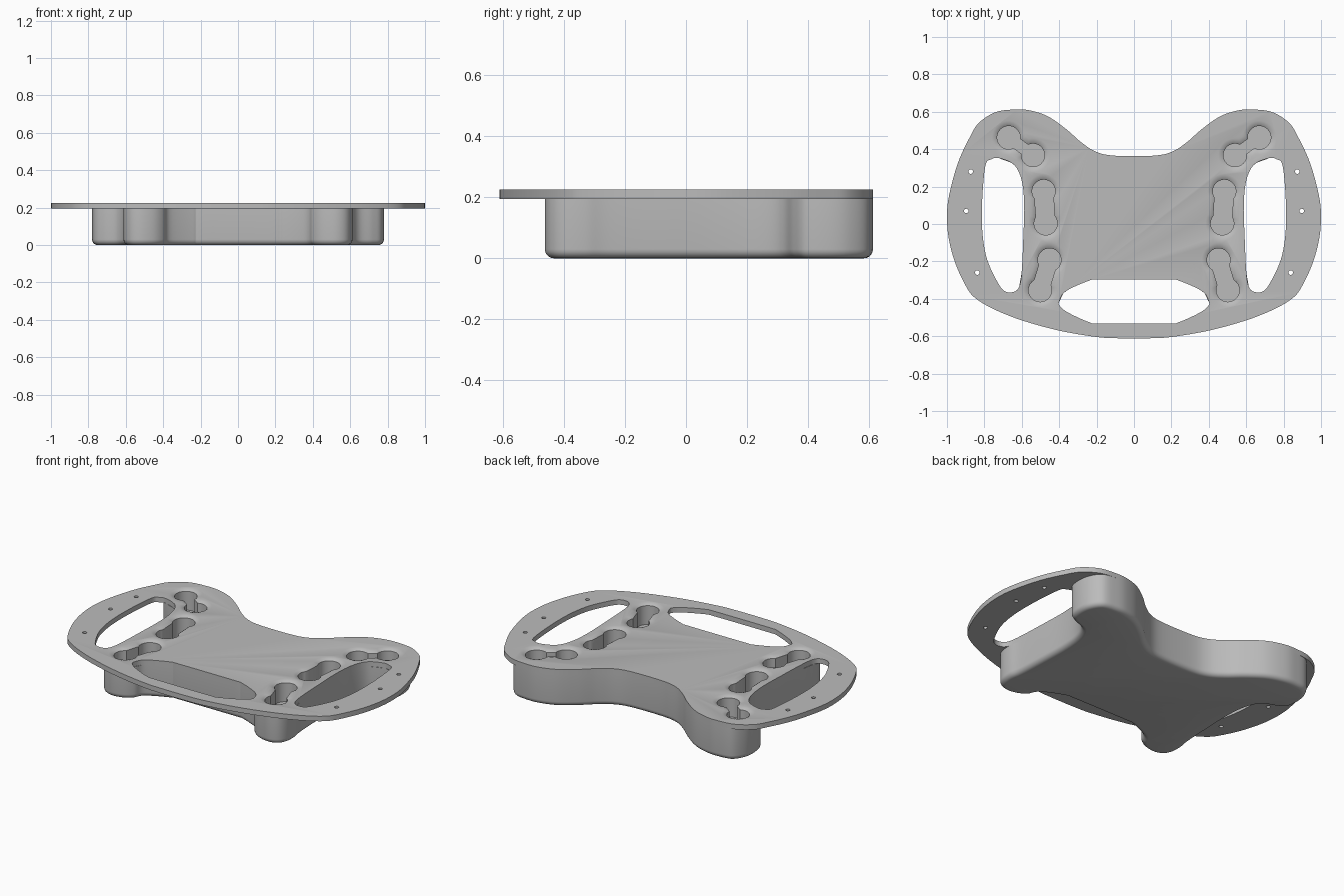
import bpy, bmesh, math
from mathutils import Vector

cube = bpy.data.objects.get("Cube")
if cube:
    bpy.data.objects.remove(cube, do_unlink=True)

TOP, UNDER = 0.225, 0.195

grey = bpy.data.materials.new("mid grey")
grey.use_nodes = True
grey.diffuse_color = (0.5, 0.5, 0.5, 1)
grey.node_tree.nodes["Principled BSDF"].inputs["Base Color"].default_value = (0.5, 0.5, 0.5, 1)


def smooth(pts, steps=6):
    """Closed Catmull-Rom curve through the points."""
    p = [Vector(q) for q in pts]
    n, out = len(p), []
    for i in range(n):
        a, b, c, d = p[i - 1], p[i], p[(i + 1) % n], p[(i + 2) % n]
        for k in range(steps):
            t = k / steps
            out.append(0.5 * (2 * b + (c - a) * t + (2 * a - 5 * b + 4 * c - d) * t**2
                              + (3 * b - a - 3 * c + d) * t**3))
    return out


def flip(pts):
    return [(-x, y) for x, y in reversed(pts)]


def loft(name, layers, round_bottom=0):
    """Solid through stacked outlines, given as (z, outline) from bottom to top."""
    bm = bmesh.new()
    rings = [[bm.verts.new((q[0], q[1], z)) for q in pts] for z, pts in layers]
    bottom = bm.faces.new(rings[0])
    bm.faces.new(rings[-1])
    for lo, hi in zip(rings, rings[1:]):
        for i in range(len(lo)):
            j = (i + 1) % len(lo)
            bm.faces.new((lo[i], lo[j], hi[j], hi[i]))
    bmesh.ops.recalc_face_normals(bm, faces=bm.faces)
    if round_bottom:
        bmesh.ops.bevel(bm, geom=list(bottom.edges), offset=round_bottom, segments=5,
                        profile=0.5, affect='EDGES')
    mesh = bpy.data.meshes.new(name)
    bm.to_mesh(mesh)
    bm.free()
    mesh.materials.append(grey)
    obj = bpy.data.objects.new(name, mesh)
    bpy.context.collection.objects.link(obj)
    return obj


def dogbone(a, b, r, neck, grow=0.0):
    """Two round ends joined by a narrower straight neck."""
    a, b = Vector(a), Vector(b)
    r, neck = r + grow, neck + grow
    axis = (b - a).normalized()
    side = Vector((-axis.y, axis.x))
    gap = math.asin(neck / r)
    pts = []
    for centre, d, s in ((b, axis, side), (a, -axis, -side)):
        for k in range(25):
            t = (gap - math.pi) + 2 * (math.pi - gap) * k / 24
            pts.append(centre + r * (d * math.cos(t) + s * math.sin(t)))
    return pts


# Shared outline pieces for the +x half
back_edge = [(0.1, 0.365), (0.2, 0.385), (0.28, 0.435), (0.36, 0.505), (0.46, 0.575),
             (0.56, 0.608), (0.64, 0.612)]
rim = [(0.74, 0.598), (0.83, 0.54), (0.88, 0.46), (0.94, 0.33), (0.985, 0.17), (1.0, 0.05),
       (0.99, -0.08), (0.955, -0.21), (0.9, -0.33), (0.85, -0.395), (0.75, -0.455),
       (0.6, -0.515), (0.4, -0.57), (0.2, -0.604), (0.08, -0.611)]
handle_inner = [(0.72, 0.352), (0.64, 0.315), (0.6, 0.23), (0.587, 0.1), (0.592, -0.08),
                (0.6, -0.25), (0.612, -0.33)]
handle_outer = [(0.64, -0.362), (0.69, -0.36), (0.73, -0.31), (0.785, -0.19), (0.81, -0.05),
                (0.812, 0.12), (0.795, 0.31), (0.765, 0.345)]
lobe = [(0.72, 0.597), (0.765, 0.54), (0.78, 0.47), (0.768, 0.39)]
leg = [(0.605, -0.4), (0.575, -0.445), (0.52, -0.463), (0.45, -0.45)]
slot_back = [(0.4, -0.415), (0.365, -0.36), (0.24, -0.303), (0.18, -0.298)]
slot_front = [(0.18, -0.532), (0.24, -0.525), (0.35, -0.475), (0.395, -0.44)]

# Plate and the block below it
half = back_edge + rim
plate = loft("top_plate", [(UNDER, smooth(half + flip(half))), (TOP, smooth(half + flip(half)))])
half = back_edge + lobe + handle_inner + leg + slot_back
outline = smooth(half + flip(half))
body = loft("lower_body", [(0, outline), (UNDER, outline)], round_bottom=0.03)

cutters = []


def cut(name, layers, targets):
    cutter = loft(name, layers)
    cutter.hide_render = True
    cutters.append(cutter)
    for target in targets:
        mod = target.modifiers.new(name, 'BOOLEAN')
        mod.operation = 'DIFFERENCE'
        mod.solver = 'EXACT'
        mod.object = cutter


# Front slot through the plate
half = slot_front + slot_back
slot = smooth(half + flip(half))
cut("slot_cutter", [(0.1, slot), (0.3, slot)], [plate])

pockets = [((0.67, 0.462), (0.54, 0.368), 0.03),
           ((0.483, 0.175), (0.472, 0.003), 0.05),
           ((0.452, -0.192), (0.502, -0.354), 0.045)]
screws = [(0.873, 0.28), (0.897, 0.07), (0.838, -0.26)]

for s in (1, -1):
    # Side handle openings
    handle = [(s * q[0], q[1]) for q in smooth(handle_inner + handle_outer)]
    cut("handle_cutter", [(0.1, handle), (0.3, handle)], [plate])
    # Finger pockets with a softly dished rim
    for a, b, neck in pockets:
        def shape(grow):
            return [(s * q[0], q[1]) for q in dogbone(a, b, 0.062, neck, grow)]
        cut("pocket_cutter", [(0.1, shape(0)), (TOP - 0.012, shape(0)),
                              (TOP - 0.005, shape(0.01)), (TOP, shape(0.028)),
                              (0.3, shape(0.028))], [plate, body])
    # Screw holes
    for x, y in screws:
        ring = [(s * x + 0.012 * math.cos(k * math.tau / 16),
                 y + 0.012 * math.sin(k * math.tau / 16)) for k in range(16)]
        cut("screw_cutter", [(0.1, ring), (0.3, ring)], [plate])

# Bake the cuts, drop the cutters and shade
bpy.ops.object.select_all(action='DESELECT')
for obj in (plate, body):
    obj.select_set(True)
bpy.context.view_layer.objects.active = plate
bpy.ops.object.convert(target='MESH')
for cutter in cutters:
    bpy.data.objects.remove(cutter, do_unlink=True)
bpy.ops.object.shade_smooth_by_angle(angle=math.radians(32))
